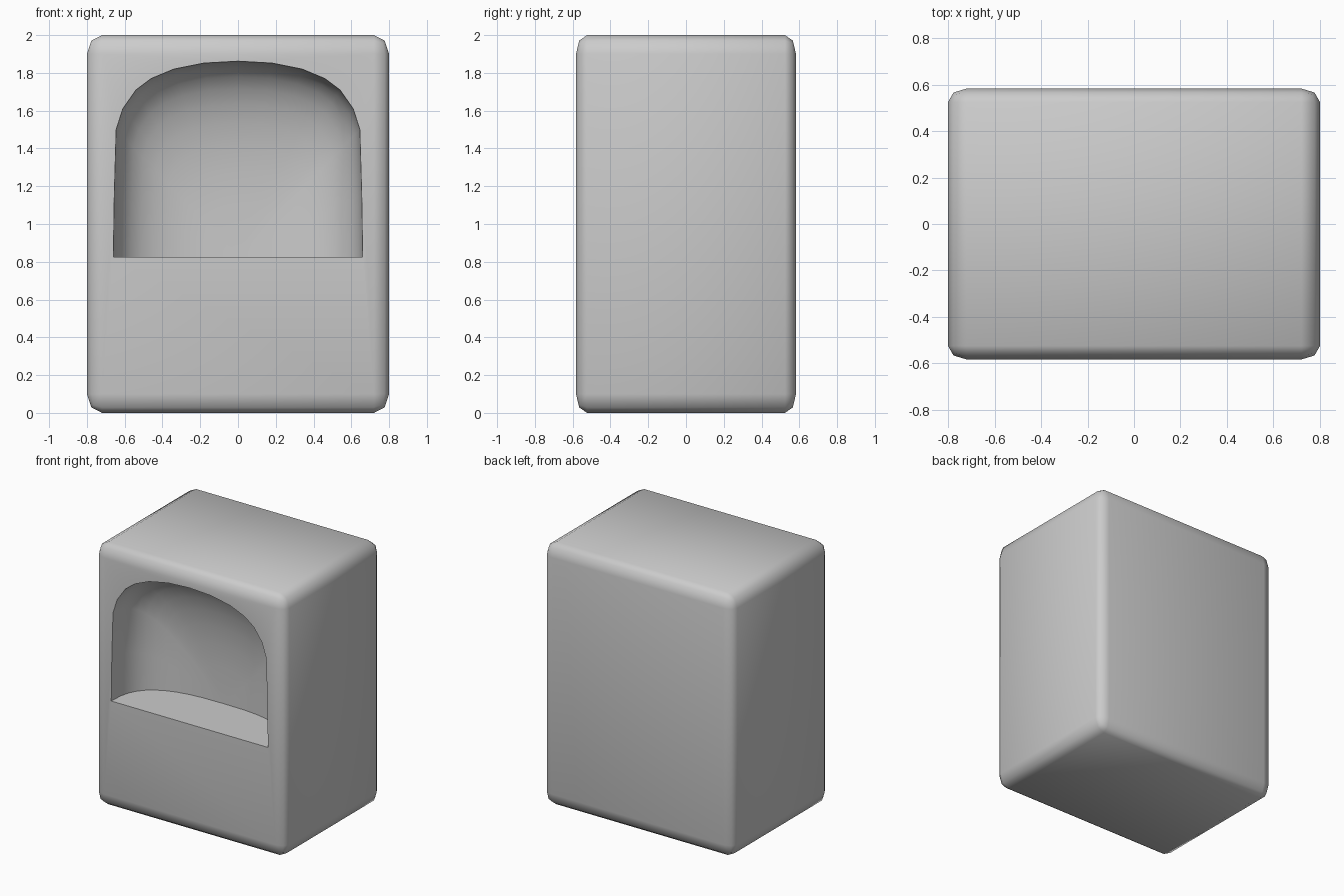
import bpy, bmesh, math

if "Cube" in bpy.data.objects:
    bpy.data.objects.remove(bpy.data.objects["Cube"])

W, D, H = 1.6, 1.165, 2.0
FLOOR, DEPTH, POWER = 0.825, 0.41, 2.8


def make_object(name, bm):
    bmesh.ops.recalc_face_normals(bm, faces=bm.faces)
    mesh = bpy.data.meshes.new(name)
    bm.to_mesh(mesh)
    bm.free()
    obj = bpy.data.objects.new(name, mesh)
    bpy.context.collection.objects.link(obj)
    return obj


# Rounded block: bevelled unit cube stretched to size
bm = bmesh.new()
bmesh.ops.create_cube(bm, size=1)
bmesh.ops.bevel(bm, geom=bm.edges[:], offset=0.05, segments=2,
                profile=0.5, affect='EDGES')
bmesh.ops.scale(bm, vec=(W, D, H), verts=bm.verts)
bmesh.ops.translate(bm, vec=(0, 0, H / 2), verts=bm.verts)
block = make_object("block_with_niche", bm)

# Niche cutter: arched outline shrinking into a rounded back, flat floor
half = [(.66, .825), (.655, 1.15), (.645, 1.5), (.61, 1.61), (.54, 1.71),
        (.46, 1.77), (.34, 1.82), (.18, 1.852), (0, 1.862)]
outline = half + [(-x, z) for x, z in reversed(half[:-1])]
STEPS = 10
sections = [(-D / 2 - 0.1, 1.0)]
for i in range(STEPS):
    t = math.pi / 2 * i / STEPS
    sections.append((-D / 2 + DEPTH * math.sin(t) ** (2 / POWER),
                     math.cos(t) ** (2 / POWER)))

bm = bmesh.new()
rings = [[bm.verts.new((x * s, y, FLOOR + (z - FLOOR) * s))
          for x, z in outline] for y, s in sections]
pole = bm.verts.new((0, -D / 2 + DEPTH, FLOOR))
for a, b in zip(rings, rings[1:]):
    for i in range(len(outline) - 1):
        bm.faces.new((a[i], a[i + 1], b[i + 1], b[i]))
for i in range(len(outline) - 1):
    bm.faces.new((rings[-1][i], rings[-1][i + 1], pole))
bm.faces.new(rings[0])
bm.faces.new([r[0] for r in rings] + [pole] + [r[-1] for r in reversed(rings)])
cutter = make_object("niche_cutter", bm)

# Carve the niche
mod = block.modifiers.new("niche", 'BOOLEAN')
mod.operation = 'DIFFERENCE'
mod.solver = 'EXACT'
mod.object = cutter
bpy.context.view_layer.objects.active = block
block.select_set(True)
bpy.ops.object.modifier_apply(modifier=mod.name)
bpy.data.objects.remove(cutter)

# Smooth shading with a crisp niche rim
bpy.ops.object.shade_smooth_by_angle(angle=math.radians(55))
